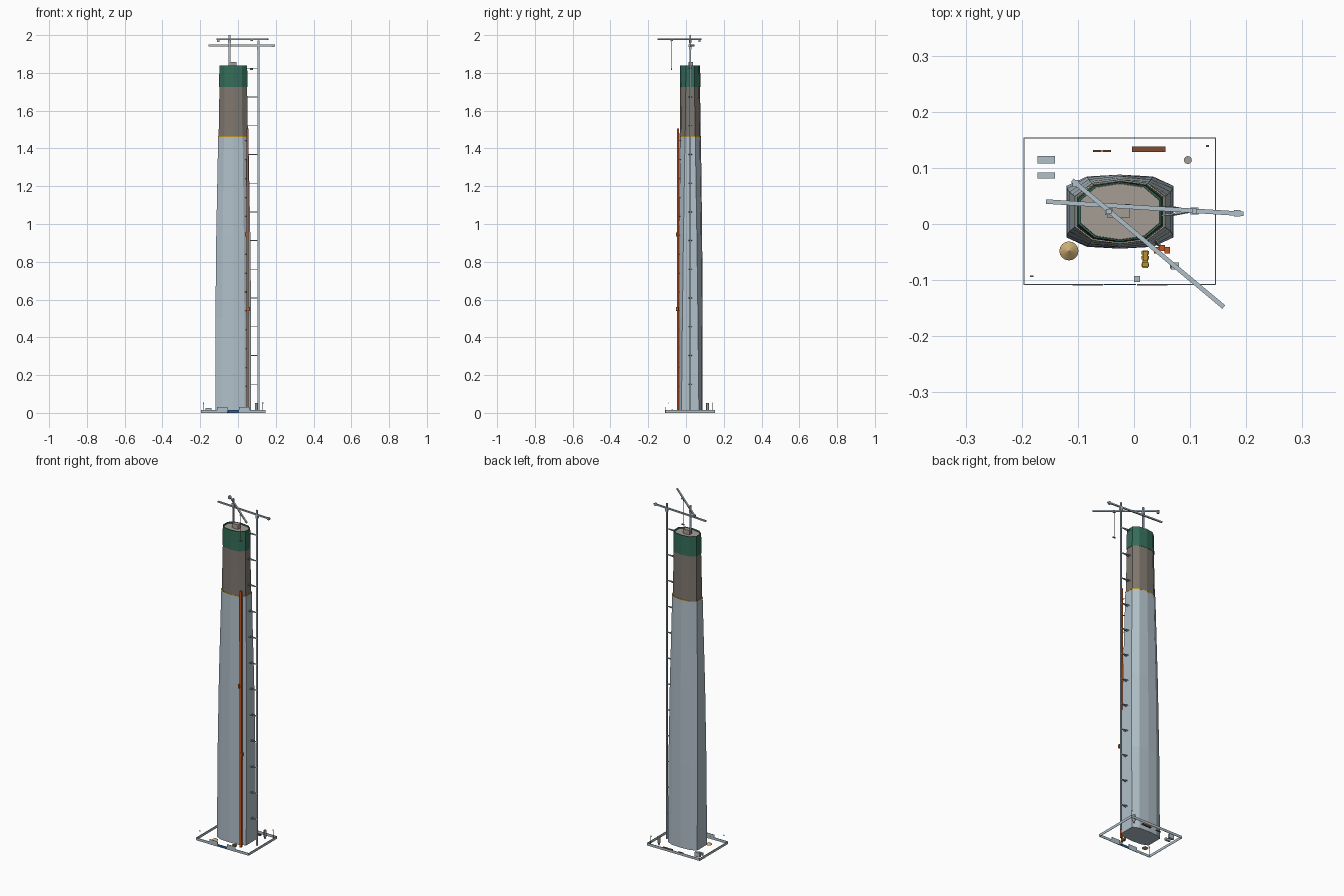
import bpy, bmesh, math
from mathutils import Vector

if "Cube" in bpy.data.objects:
    bpy.data.objects.remove(bpy.data.objects["Cube"])

def mat(name, r, g, b):
    m = bpy.data.materials.new(name)
    m.diffuse_color = (r, g, b, 1)
    m.use_nodes = True
    m.node_tree.nodes["Principled BSDF"].inputs["Base Color"].default_value = m.diffuse_color
    return m

STEEL = mat("pale_blue_grey", 0.44, 0.53, 0.59)
CONC = mat("dark_concrete", 0.21, 0.185, 0.16)
ROOF = mat("light_concrete", 0.38, 0.34, 0.30)
GREEN = mat("green_screen", 0.035, 0.15, 0.10)
ORANGE = mat("hoist_orange", 0.55, 0.09, 0.015)
YELLOW = mat("machine_yellow", 0.50, 0.29, 0.02)
SAND = mat("sand", 0.60, 0.42, 0.18)
BROWN = mat("rust_brown", 0.22, 0.07, 0.03)
BLUE = mat("gate_blue", 0.03, 0.12, 0.30)

def finish(name, bm, m):
    bmesh.ops.recalc_face_normals(bm, faces=bm.faces)
    me = bpy.data.meshes.new(name)
    bm.to_mesh(me)
    bm.free()
    me.materials.append(m)
    ob = bpy.data.objects.new(name, me)
    bpy.context.collection.objects.link(ob)
    return ob

def box(name, x0, x1, y0, y1, z0, z1, m):
    bm = bmesh.new()
    bmesh.ops.create_cube(bm, size=1)
    for v in bm.verts:
        v.co = ((x0 + x1) / 2 + v.co.x * (x1 - x0), (y0 + y1) / 2 + v.co.y * (y1 - y0),
                (z0 + z1) / 2 + v.co.z * (z1 - z0))
    return finish(name, bm, m)

def post(name, x, y, w, z0, z1, m):
    return box(name, x - w / 2, x + w / 2, y - w / 2, y + w / 2, z0, z1, m)

def beam(name, a, b, w, h, m):
    a, b = Vector(a), Vector(b)
    ob = box(name, -(b - a).length / 2, (b - a).length / 2, -w / 2, w / 2, -h / 2, h / 2, m)
    ob.location = (a + b) / 2
    ob.rotation_euler = (b - a).to_track_quat('X', 'Z').to_euler()
    return ob

def cone(name, x, y, z0, z1, r1, r2, m, n=16):
    bm = bmesh.new()
    bmesh.ops.create_cone(bm, cap_ends=True, segments=n, radius1=r1, radius2=r2, depth=z1 - z0)
    bmesh.ops.translate(bm, verts=bm.verts, vec=(x, y, (z0 + z1) / 2))
    return finish(name, bm, m)

# tower plan: chamfered rectangle at the base, rounder and narrower at the top
CX, CY = -0.025, 0.022
SIZES = [(0, .095, .066), (0.5, .0945, .066), (0.95, .090, .0635), (1.46, .080, .057), (1.84, .0735, .053)]

def half_size(z):
    for (z0, a0, b0), (z1, a1, b1) in zip(SIZES, SIZES[1:]):
        if z <= z1:
            t = (z - z0) / (z1 - z0)
            return a0 + (a1 - a0) * t, b0 + (b1 - b0) * t
    return SIZES[-1][1:]

def ring(z, k=1.0):
    a, b = half_size(z)
    t = z / 1.84
    q = [(1, .70 - .28 * t), (.62, .95 - .08 * t)]
    pts = q + [(0, 1)] + [(-x, y) for x, y in reversed(q)]
    pts += [(-x, -y) for x, y in pts]
    return [(CX + a * k * x, CY + b * k * y, z) for x, y in pts]

def loft(name, rings, m, cap=True):
    bm = bmesh.new()
    rs = [[bm.verts.new(p) for p in r] for r in rings]
    n = len(rs[0])
    pairs = list(zip(rs, rs[1:])) if cap else list(zip(rs, rs[1:] + rs[:1]))
    for r0, r1 in pairs:
        for i in range(n):
            j = (i + 1) % n
            bm.faces.new((r0[i], r0[j], r1[j], r1[i]))
    if cap:
        bm.faces.new(rs[0])
        bm.faces.new(rs[-1])
    return finish(name, bm, m)

# glazed shaft, bare concrete floors, climbing screen and roof
loft("glass_shaft", [ring(z) for z in (0.008, .5, .95, 1.2, 1.46)], STEEL)
loft("bare_floors", [ring(z, .97) for z in (1.455, 1.6, 1.725)], CONC)
loft("climbing_screen", [ring(1.725, 1.0), ring(1.84, 1.0), ring(1.84, .95), ring(1.725, .95)], GREEN, False)
loft("roof_slab", [ring(1.72, .94), ring(1.832, .94)], ROOF)
loft("safety_rail", [ring(1.46, 1.01), ring(1.465, 1.01), ring(1.465, .99), ring(1.46, .99)], YELLOW, False)
box("roof_core", -.048, -.007, .012, .036, 1.83, 1.858, ROOF)

# tall crane beside the tower
MX, MY = .108, .023
post("side_crane_mast", MX, MY, .009, 0, 1.972, STEEL)
beam("side_crane_jib", (-.157, .040, 1.945), (.195, .018, 1.945), .008, .008, STEEL)
box("side_crane_counterweight", .178, .190, .013, .025, 1.937, 1.951, STEEL)
box("side_crane_cab", .101, .115, .017, .029, 1.925, 1.941, STEEL)
for i in range(1, 13):
    z = .152 * i
    a = half_size(z)[0]
    for s in (-1, 1):
        beam("crane_tie", (CX + a - .004, MY + .008 * s, z), (MX, MY, z), .003, .004, STEEL)

# roof crane
post("roof_crane_mast", -.045, .022, .009, 1.83, 2.0, STEEL)
beam("roof_crane_jib", (-.11, .078, 1.978), (.16, -.148, 1.978), .008, .008, STEEL)
box("roof_crane_counterweight", -.110, -.098, .066, .078, 1.964, 1.980, STEEL)
box("roof_crane_cab", -.052, -.038, .016, .028, 1.958, 1.973, STEEL)
box("trolley", .066, .080, -.081, -.069, 1.969, 1.975, STEEL)
post("hoist_rope", .072, -.076, .0015, 1.82, 1.972, CONC)
box("hook_block", .064, .080, -.079, -.073, 1.816, 1.822, CONC)

# passenger hoist on the front corner
post("hoist_mast", .050, -.043, .011, 0, 1.505, ORANGE)
box("hoist_car_upper", .036, .047, -.053, -.041, .935, .955, ORANGE)
box("hoist_car_lower", .054, .064, -.053, -.041, .54, .56, ORANGE)
for i in range(1, 15):
    z = .1 * i + .04
    a, b = half_size(z)
    beam("hoist_tie", (.050, -.043, z), (.038, CY - b * .85, z), .003, .003, CONC)

# site fence
X0, X1, Y0, Y1, H = -.197, .146, -.109, .154, .015
box("fence_left", X0, X0 + .002, Y0, Y1, 0, H, STEEL)
box("fence_right", X1 - .002, X1, Y0, Y1, 0, H, STEEL)
box("fence_back", X0, X1, Y1 - .002, Y1, 0, H, STEEL)
for a, b in ((X0, -.055), (.005, X1)):
    box("fence_front", a, b, Y0, Y0 + .002, 0, H, STEEL)
for a in (-.11, .005):
    box("gate_hoarding", a, a + .055, Y0 - .001, Y0 + .001, 0, .03, STEEL)
box("gate", -.054, .004, Y0, Y0 + .002, 0, .014, BLUE)

# site cabins, material stacks and silo
box("cabin_large", -.172, -.141, .108, .121, 0, .026, STEEL)
box("cabin_small", -.172, -.141, .081, .092, 0, .014, STEEL)
box("guard_hut", 0, .011, -.103, -.093, 0, .014, STEEL)
box("rebar_stack", -.004, .056, .128, .138, 0, .008, BROWN)
for x in (-.073, -.056):
    box("pipe_stack", x, x + .015, .128, .132, 0, .006, BROWN)
cone("silo", .096, .114, .014, .052, .007, .007, ROOF)
cone("silo_hopper", .096, .114, 0, .014, .003, .007, ROOF)
cone("sand_pile", -.116, -.048, 0, .013, .017, 0, SAND)

# parked mixer truck
box("truck_bed", .015, .025, -.078, -.047, .003, .008, YELLOW)
box("truck_cab", .0145, .0255, -.077, -.068, .008, .019, YELLOW)
box("truck_load", .016, .024, -.066, -.048, .008, .016, YELLOW)
for y in (-.073, -.060, -.051):
    box("truck_wheels", .0135, .0265, y - .003, y + .003, 0, .006, CONC)

# light poles
for x, y in ((.131, .139), (-.182, -.093)):
    post("light_pole", x, y, .0015, 0, .052, CONC)
    box("flood_lamp", x - .003, x + .003, y - .0015, y + .0015, .05, .055, CONC)
